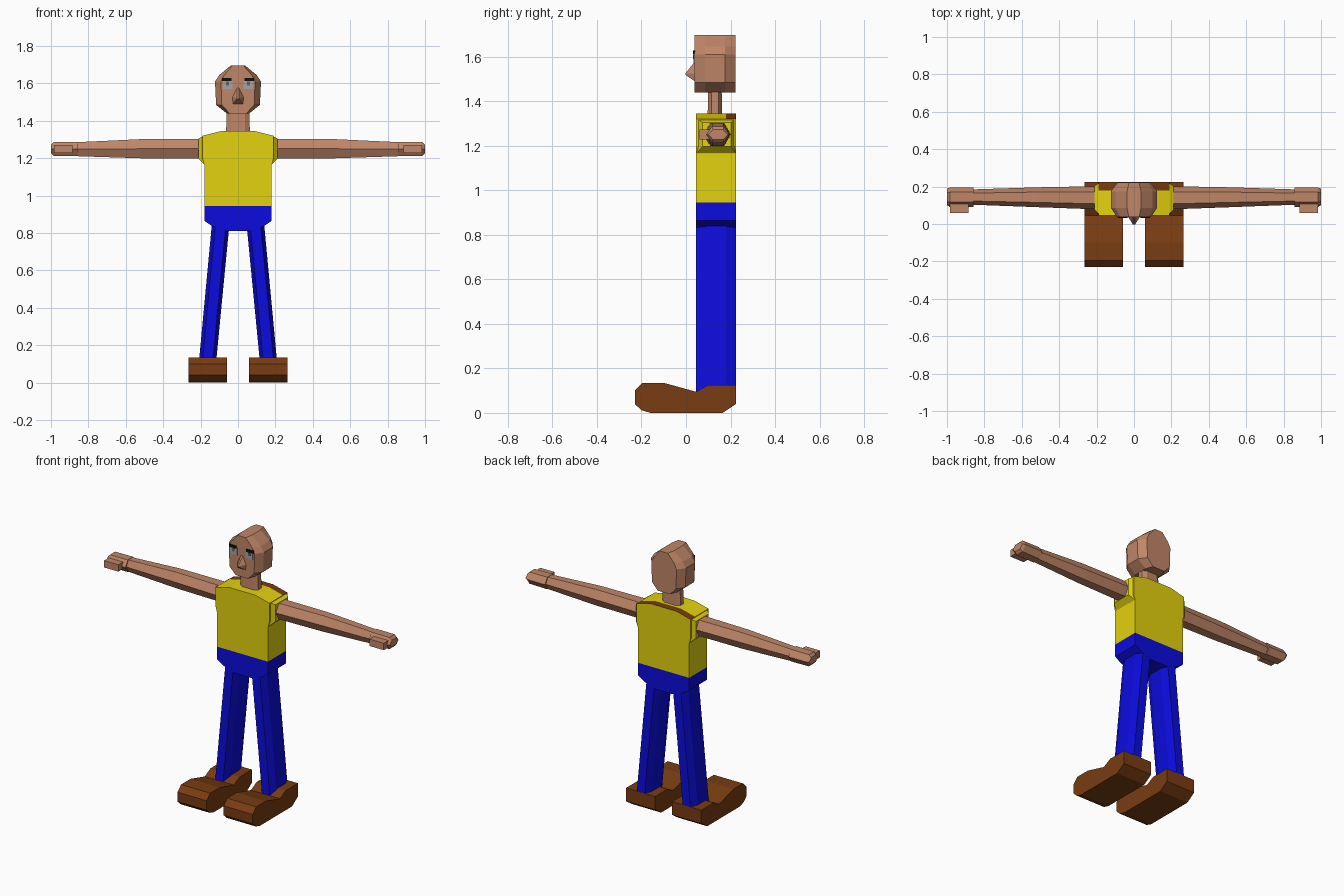
import bpy, bmesh, math

if "Cube" in bpy.data.objects:
    bpy.data.objects.remove(bpy.data.objects["Cube"])


def material(name, rgb):
    lin = [((c / 255 + 0.055) / 1.055) ** 2.4 if c > 10 else c / 3294 for c in rgb]
    m = bpy.data.materials.new(name)
    m.diffuse_color = (*lin, 1)
    m.use_nodes = True
    m.node_tree.nodes["Principled BSDF"].inputs["Base Color"].default_value = m.diffuse_color
    return m


SKIN = material("skin", (192, 134, 104))
YELLOW = material("yellow shirt", (228, 210, 14))
BLUE = material("blue trousers", (12, 12, 222))
BROWN = material("brown leather", (120, 60, 18))
GREY = material("eye grey", (165, 165, 165))
IRIS = material("iris grey", (95, 100, 105))
BLACK = material("black", (15, 15, 15))


def loft(name, rings, mats, side=1, rule=None):
    """Skin a list of equal-length rings of points and cap both ends."""
    bm = bmesh.new()
    rows = [[bm.verts.new((x * side, y, z)) for x, y, z in r] for r in rings]
    n = len(rows[0])
    for a, b in zip(rows, rows[1:]):
        for i in range(n):
            bm.faces.new((a[i], a[(i + 1) % n], b[(i + 1) % n], b[i]))
    bm.faces.new(rows[0])
    bm.faces.new(rows[-1])
    bmesh.ops.recalc_face_normals(bm, faces=bm.faces)
    bm.normal_update()
    if rule:
        for f in bm.faces:
            f.material_index = rule(f)
    me = bpy.data.meshes.new(name)
    bm.to_mesh(me)
    bm.free()
    for m in mats:
        me.materials.append(m)
    ob = bpy.data.objects.new(name, me)
    bpy.context.collection.objects.link(ob)
    return ob


def box(name, x0, x1, y0, y1, z0, z1, mat, side=1):
    rings = [[(x0, y0, z), (x1, y0, z), (x1, y1, z), (x0, y1, z)] for z in (z0, z1)]
    return loft(name, rings, [mat], side)


def symmetric(half):
    """Close a right-hand half profile with its mirror image."""
    return half + [(-x, z) for x, z in reversed(half)]


def along_y(profile, sections):
    """Rings of an (x, z) profile at each y, with x scaled."""
    return [[(x * s, y, z) for x, z in profile] for y, s in sections]


def hex_x(x, y0, y1, z0, z1):
    """Hexagonal section across x, pointed at front and back."""
    m, c = (z0 + z1) / 2, (y1 - y0) * 0.24
    return [(x, y0, m), (x, y0 + c, z1), (x, y1 - c, z1),
            (x, y1, m), (x, y1 - c, z0), (x, y0 + c, z0)]


def oct_z(z, cx, cy, hx, hy):
    """Chamfered section across z."""
    a, b = hx * 0.6, hy * 0.5
    return [(cx + x, cy + y, z) for x, y in
            ((a, -hy), (hx, -b), (hx, b), (a, hy), (-a, hy), (-hx, b), (-hx, -b), (-a, -hy))]


# Shirt, with a brown band along the back of the shoulders
shirt = symmetric([(0.18, 0.945), (0.18, 1.165), (0.19, 1.2), (0.19, 1.32), (0.09, 1.345)])
loft("shirt", along_y(shirt, [(0.045, 1), (0.18, 1), (0.225, 1)]), [YELLOW, BROWN],
     rule=lambda f: int(f.normal.z > 0.8 and f.calc_center_median().y > 0.18))

# Hips
hips = symmetric([(0.18, 0.945), (0.18, 0.865), (0.14, 0.838), (0.065, 0.81)])
loft("hips", along_y(hips, [(0.045, 1), (0.225, 1)]), [BLUE])

# Neck
loft("neck", [oct_z(1.33, 0, 0.13, 0.064, 0.033), oct_z(1.46, 0, 0.13, 0.06, 0.03)], [SKIN])

# Head
head = symmetric([(0.06, 1.44), (0.117, 1.485), (0.123, 1.61), (0.10, 1.645), (0.037, 1.697)])
loft("head", along_y(head, [(0.038, 0.74), (0.085, 1), (0.175, 1), (0.222, 0.72)]), [SKIN])

# Nose: wall ring first, then the ridge ring reaching the tip
loft("nose", [[(-0.032, 0.04, 1.525), (-0.006, 0.04, 1.578), (0.006, 0.04, 1.578),
               (0.032, 0.04, 1.525), (0.027, 0.04, 1.49), (-0.027, 0.04, 1.49)],
              [(-0.006, -0.003, 1.523), (-0.004, 0.0, 1.529), (0.004, 0.0, 1.529),
               (0.006, -0.003, 1.523), (0.005, -0.002, 1.518), (-0.005, -0.002, 1.518)]], [SKIN])

# Foot outline seen from the side (y, z)
sole = [(-0.23, 0.1), (-0.195, 0.135), (-0.1, 0.135), (0.045, 0.095), (0.1, 0.125),
        (0.225, 0.125), (0.225, 0.04), (0.165, 0), (-0.16, 0), (-0.2, 0.012), (-0.23, 0.04)]

for side, tag in ((1, "right"), (-1, "left")):
    # Sleeve cap narrowing to the arm
    loft(f"{tag}_sleeve",
         [[(x, y0, z0), (x, y1, z0), (x, y1, z1), (x, y0, z1)] for x, y0, y1, z0, z1 in
          ((0.178, 0.046, 0.224, 1.165, 1.322), (0.212, 0.075, 0.203, 1.197, 1.305))],
         [YELLOW], side)
    # Arm and hand
    loft(f"{tag}_arm", [hex_x(0.19, 0.078, 0.202, 1.2, 1.302),
                        hex_x(0.52, 0.09, 0.196, 1.2, 1.302),
                        hex_x(0.86, 0.103, 0.185, 1.211, 1.286)], [SKIN], side)
    loft(f"{tag}_hand", [hex_x(0.858, 0.092, 0.195, 1.211, 1.288),
                         hex_x(0.985, 0.092, 0.195, 1.213, 1.287),
                         hex_x(1.0, 0.1, 0.188, 1.228, 1.272)], [SKIN], side)
    box(f"{tag}_thumb", 0.885, 0.985, 0.06, 0.12, 1.228, 1.272, SKIN, side)
    # Leg and shoe
    loft(f"{tag}_leg", [oct_z(0.845, 0.093, 0.135, 0.047, 0.0895),
                        oct_z(0.09, 0.165, 0.135, 0.046, 0.0895)], [BLUE], side)
    loft(f"{tag}_shoe", [[(x, y, z) for y, z in sole] for x in (0.06, 0.265)], [BROWN], side)
    # Eye, iris and brow plates
    box(f"{tag}_eye", 0.03, 0.08, 0.034, 0.04, 1.57, 1.617, GREY, side)
    box(f"{tag}_iris", 0.047, 0.063, 0.032, 0.04, 1.59, 1.61, IRIS, side)
    box(f"{tag}_brow", 0.036, 0.086, 0.031, 0.04, 1.612, 1.628, BLACK, side)
